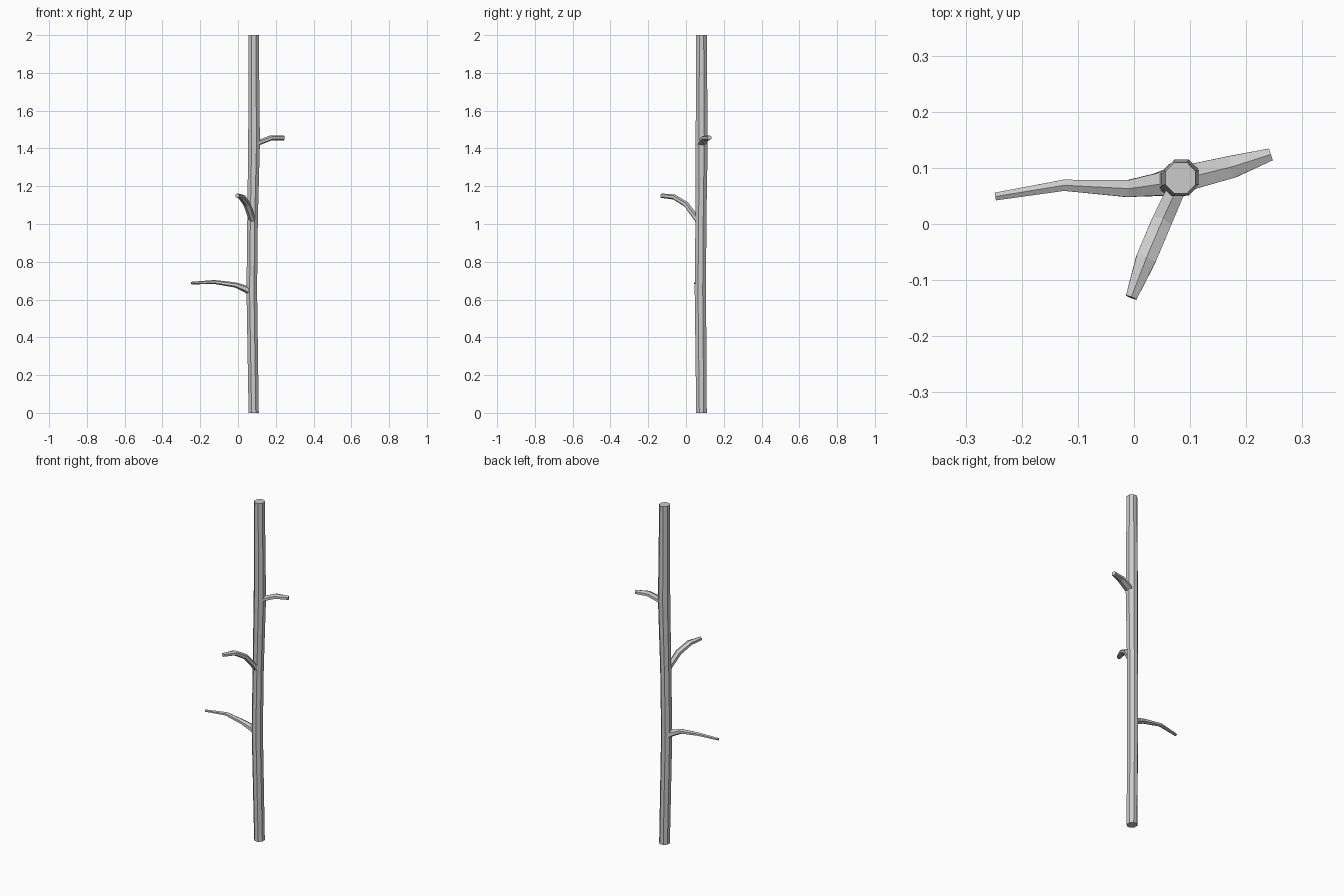
import bpy, bmesh, math
from mathutils import Vector


def tube(name, rings, sides, ref):
    """Low-poly tapered limb; rings are (x, y, z, half width, half height)."""
    bm = bmesh.new()
    pts = [Vector(r[:3]) for r in rings]
    loops = []
    for i, r in enumerate(rings):
        t = (pts[min(i + 1, len(pts) - 1)] - pts[max(i - 1, 0)]).normalized()
        if name == "trunk":
            t = Vector((0, 0, 1))
        side = t.cross(ref).normalized()
        up = side.cross(t)
        loop = []
        for k in range(sides):
            a = 2 * math.pi * (k + 0.5) / sides
            s = 1 / math.cos(math.pi / sides)
            loop.append(bm.verts.new(pts[i] + s * (side * r[3] * math.cos(a) + up * r[4] * math.sin(a))))
        loops.append(loop)
    for a, b in zip(loops, loops[1:]):
        for k in range(sides):
            n = (k + 1) % sides
            bm.faces.new((a[k], a[n], b[n], b[k]))
    bm.faces.new(loops[0])
    bm.faces.new(loops[-1])
    bmesh.ops.recalc_face_normals(bm, faces=bm.faces)
    me = bpy.data.meshes.new(name)
    bm.to_mesh(me)
    bm.free()
    ob = bpy.data.objects.new(name, me)
    bpy.context.collection.objects.link(ob)
    return ob


UP = Vector((0, 0, 1))

# Slightly wavering trunk
tube("trunk", [
    (0.083, 0.082, 0.0, 0.027, 0.028),
    (0.073, 0.076, 0.65, 0.028, 0.030),
    (0.077, 0.079, 1.02, 0.028, 0.029),
    (0.085, 0.083, 1.43, 0.031, 0.032),
    (0.083, 0.082, 2.0, 0.027, 0.028),
], 8, Vector((0, 1, 0)))

# Long lower branch to the left
tube("lower_branch", [
    (0.070, 0.076, 0.640, 0.025, 0.020),
    (0.040, 0.070, 0.656, 0.020, 0.016),
    (-0.012, 0.063, 0.677, 0.015, 0.012),
    (-0.125, 0.069, 0.693, 0.010, 0.009),
    (-0.247, 0.049, 0.687, 0.007, 0.006),
], 6, UP)

# Middle branch rising to the front
tube("middle_branch", [
    (0.077, 0.065, 1.018, 0.016, 0.014),
    (0.048, 0.001, 1.104, 0.018, 0.013),
    (0.021, -0.063, 1.143, 0.018, 0.012),
    (-0.005, -0.131, 1.150, 0.010, 0.010),
], 6, UP)

# Short upper branch to the right
tube("upper_branch", [
    (0.090, 0.081, 1.422, 0.023, 0.013),
    (0.118, 0.088, 1.434, 0.022, 0.012),
    (0.175, 0.102, 1.456, 0.020, 0.012),
    (0.244, 0.124, 1.456, 0.011, 0.011),
], 6, UP)
